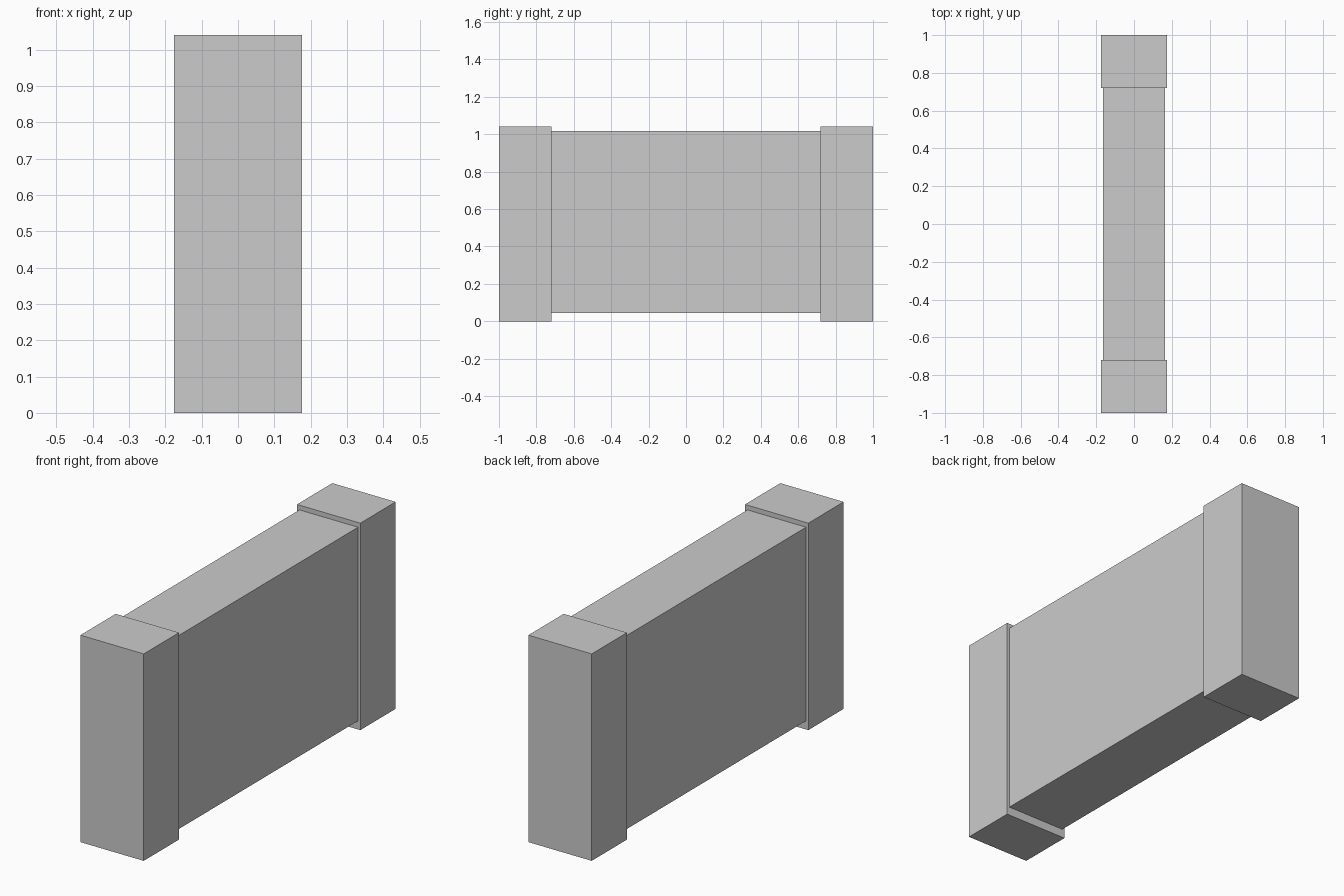
import bpy

if "Cube" in bpy.data.objects:
    bpy.data.objects.remove(bpy.data.objects["Cube"])


def box(name, lo, hi):
    """Axis-aligned box between two corners."""
    bpy.ops.mesh.primitive_cube_add(size=1)
    ob = bpy.context.object
    ob.name = name
    for v in ob.data.vertices:
        v.co = [(a + b) / 2 + c * (b - a) for a, b, c in zip(lo, hi, v.co)]
    return ob


CAP_X, BODY_X = 0.176, 0.163   # half widths
INNER_Y = 0.72                 # where the end caps meet the body

# Slimmer central block, raised off the ground
box("body", (-BODY_X, -INNER_Y, 0.043), (BODY_X, INNER_Y, 1.016))

# End caps, front and back
for name, y0, y1 in (("front_end_cap", -1, -INNER_Y), ("back_end_cap", INNER_Y, 1)):
    box(name, (-CAP_X, y0, 0), (CAP_X, y1, 1.04))
